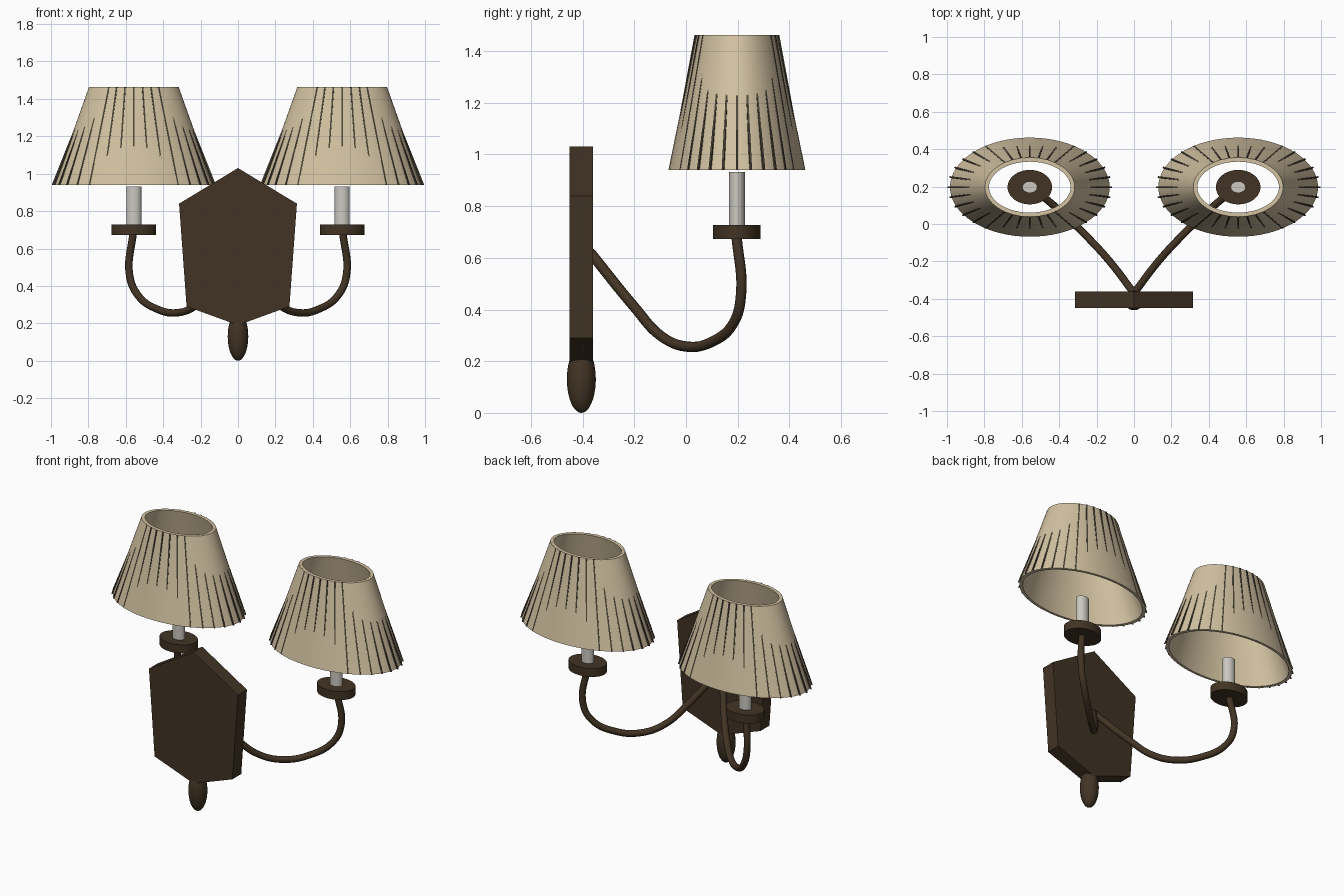
import bpy, bmesh, math
from mathutils import Vector

cube = bpy.data.objects.get("Cube")
if cube:
    bpy.data.objects.remove(cube, do_unlink=True)


def material(name, rgb):
    m = bpy.data.materials.new(name)
    m.use_nodes = True
    m.diffuse_color = (*rgb, 1)
    m.node_tree.nodes["Principled BSDF"].inputs["Base Color"].default_value = (*rgb, 1)
    return m


BRONZE = material("dark bronze", (0.053, 0.034, 0.017))
CREAM = material("cream fabric", (0.65, 0.54, 0.36))
CANDLE = material("candle white", (0.6, 0.58, 0.53))
RIB = material("dark rib", (0.075, 0.06, 0.04))


def finish(bm, name, mat, smooth=True):
    bmesh.ops.recalc_face_normals(bm, faces=bm.faces)
    me = bpy.data.meshes.new(name)
    bm.to_mesh(me)
    bm.free()
    me.materials.append(mat)
    ob = bpy.data.objects.new(name, me)
    bpy.context.collection.objects.link(ob)
    if smooth:
        bpy.ops.object.select_all(action="DESELECT")
        ob.select_set(True)
        bpy.context.view_layer.objects.active = ob
        bpy.ops.object.shade_smooth_by_angle(angle=math.radians(35))
    return ob


def ellipse_loft(name, rings, centre, mat, closed=False, seg=64):
    """Loft elliptical rings (rx, ry, z); closed joins the last to the first."""
    bm = bmesh.new()
    loops = [[bm.verts.new((centre[0] + rx * math.cos(math.tau * i / seg),
                            centre[1] + ry * math.sin(math.tau * i / seg), z))
              for i in range(seg)] for rx, ry, z in rings]
    pairs = list(zip(loops, loops[1:]))
    if closed:
        pairs.append((loops[-1], loops[0]))
    else:
        bm.faces.new(loops[0])
        bm.faces.new(loops[-1])
    for a, b in pairs:
        for i in range(seg):
            j = (i + 1) % seg
            bm.faces.new((a[i], a[j], b[j], b[i]))
    return finish(bm, name, mat)


# Wall plate: tapered hexagon
bm = bmesh.new()
outline = [(0, 1.03), (0.315, 0.84), (0.275, 0.29), (0, 0.19), (-0.275, 0.29), (-0.315, 0.84)]
face = bm.faces.new([bm.verts.new((x, -0.45, z)) for x, z in outline])
ext = bmesh.ops.extrude_face_region(bm, geom=[face])
bmesh.ops.translate(bm, vec=(0, 0.09, 0),
                    verts=[v for v in ext["geom"] if isinstance(v, bmesh.types.BMVert)])
finish(bm, "wall_plate", BRONZE, smooth=False)

# Drop finial under the plate
bm = bmesh.new()
bmesh.ops.create_uvsphere(bm, u_segments=32, v_segments=20, radius=1)
bmesh.ops.scale(bm, vec=(0.055, 0.056, 0.13), verts=bm.verts)
bmesh.ops.translate(bm, vec=(0, -0.405, 0.13), verts=bm.verts)
finish(bm, "finial", BRONZE)

# Shade outer wall
BOTTOM, TOP = 0.94, 1.463
RX, RY = (0.427, 0.24), (0.265, 0.158)


def make_ribs(name, centre, count=32):
    """Thin slats that stand proud low at the sides and high at front and back."""
    bm = bmesh.new()
    half, depth = 0.004, 0.008
    for i in range(count):
        a = math.tau * i / count
        side = math.cos(a) ** 2
        ends = []
        for k, z in enumerate((BOTTOM, TOP)):
            off = (0.012 * side - 0.004 * (1 - side), -0.01 * side + 0.006 * (1 - side))[k]
            p = Vector((centre[0] + RX[k] * math.cos(a), centre[1] + RY[k] * math.sin(a), z))
            n = Vector((math.cos(a) / RX[k], math.sin(a) / RY[k], 0)).normalized()
            t = Vector((-n.y, n.x, 0)) * half
            ends.append([bm.verts.new(q) for q in (
                p + n * off - t, p + n * off + t,
                p + n * (off - depth) + t, p + n * (off - depth) - t)])
        low, high = ends
        bm.faces.new(low)
        bm.faces.new(high)
        for c in range(4):
            d = (c + 1) % 4
            bm.faces.new((low[c], low[d], high[d], high[c]))
    finish(bm, name, RIB, smooth=False)


ARM = [(0, -0.37, 0.62), (0.13, -0.2, 0.41), (0.22, -0.1, 0.3), (0.32, 0, 0.257),
       (0.43, 0.1, 0.275), (0.535, 0.185, 0.35), (0.58, 0.213, 0.46), (0.56, 0.195, 0.69)]

for label, s in (("left", 1), ("right", -1)):
    c = (0.557 * s, 0.197)

    # Curved arm
    cu = bpy.data.curves.new(label + "_arm", "CURVE")
    cu.dimensions = "3D"
    cu.bevel_depth = 0.02
    cu.bevel_resolution = 4
    cu.use_fill_caps = True
    sp = cu.splines.new("BEZIER")
    sp.resolution_u = 10
    sp.bezier_points.add(len(ARM) - 1)
    for bp, (x, y, z) in zip(sp.bezier_points, ARM):
        bp.co = (x * s, y, z)
        bp.handle_left_type = bp.handle_right_type = "AUTO"
    cu.materials.append(BRONZE)
    bpy.context.collection.objects.link(bpy.data.objects.new(label + "_arm", cu))

    # Cup, candle tube and open shade
    ellipse_loft(label + "_cup", [(0.119, 0.092, 0.673), (0.119, 0.092, 0.727)], c, BRONZE)
    ellipse_loft(label + "_candle", [(0.04, 0.031, 0.72), (0.04, 0.031, 0.932)], c, CANDLE, seg=32)
    w = 0.022
    ellipse_loft(label + "_shade", [
        (RX[0], RY[0], BOTTOM), (RX[1], RY[1], TOP),
        (RX[1] - w, RY[1] - w, TOP), (RX[0] - w, RY[0] - w * 0.7, BOTTOM)], c, CREAM, closed=True)
    make_ribs(label + "_shade_ribs", c)
